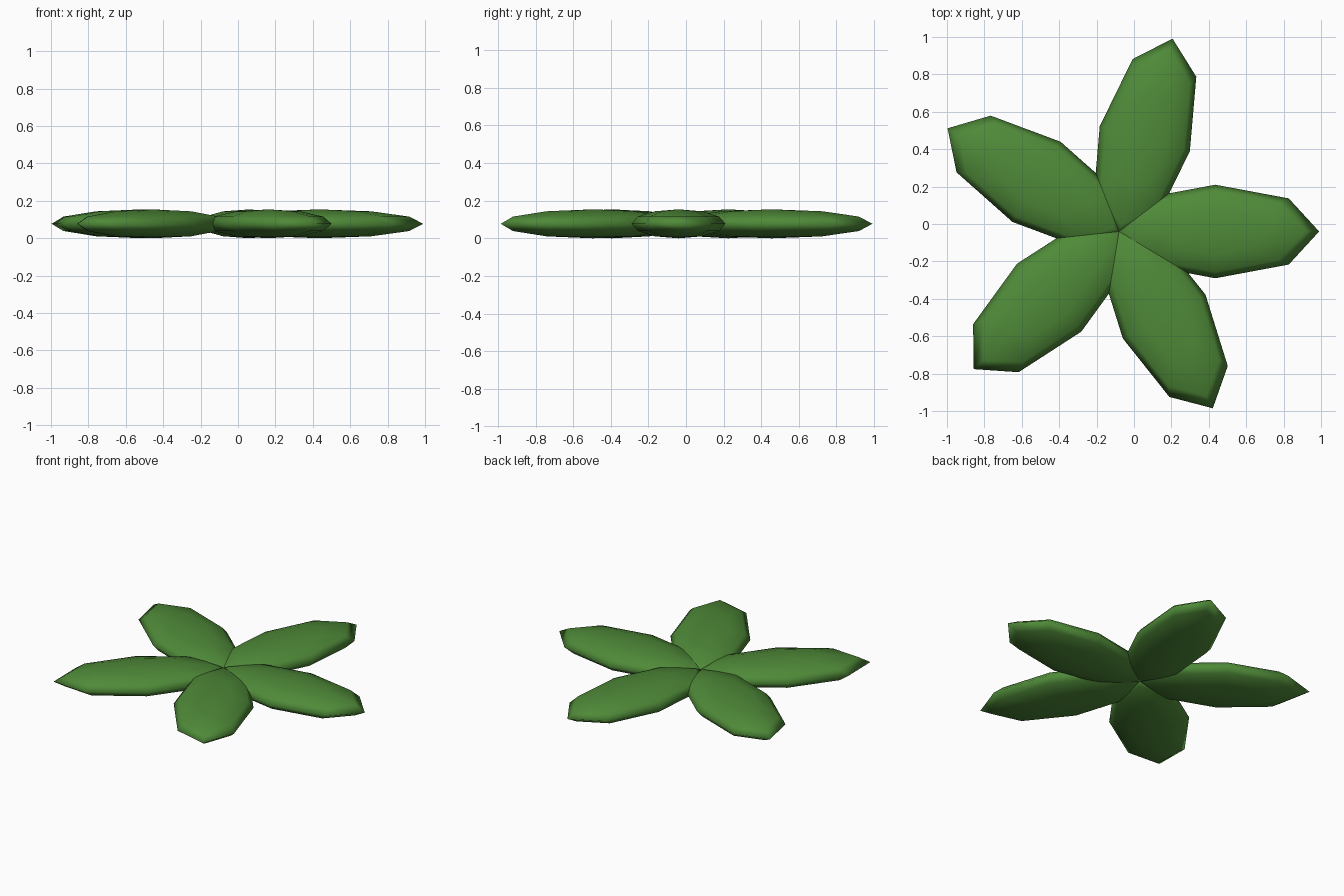
import bpy
import math

cube = bpy.data.objects.get("Cube")
if cube:
    bpy.data.objects.remove(cube, do_unlink=True)

# Leaf green
green = bpy.data.materials.new("leaf_green")
green.use_nodes = True
colour = (0.078, 0.254, 0.040, 1.0)
green.diffuse_color = colour
green.node_tree.nodes["Principled BSDF"].inputs["Base Color"].default_value = colour

HUB_X, HUB_Y = -0.08, -0.04     # where the leaves meet
REACH = 0.515                   # hub to leaf centre
SIZE = (0.555, 0.25, 0.077)     # leaf half length, half width, half thickness
STEP = 1.3                      # turn between leaves, in radians


def add_leaf(index):
    """A flattened low-poly sphere pointing away from the hub."""
    angle = index * STEP
    bpy.ops.mesh.primitive_uv_sphere_add(
        segments=8, ring_count=6, radius=1,
        location=(HUB_X + REACH * math.cos(angle),
                  HUB_Y + REACH * math.sin(angle), SIZE[2]),
        rotation=(0, 0, angle))
    leaf = bpy.context.object
    leaf.name = f"leaf_{index + 1}"
    leaf.scale = SIZE
    bpy.ops.object.transform_apply(location=False, rotation=False, scale=True)
    bpy.ops.object.shade_smooth()
    leaf.data.materials.append(green)


# Ring of five leaves
for i in range(5):
    add_leaf(i)
